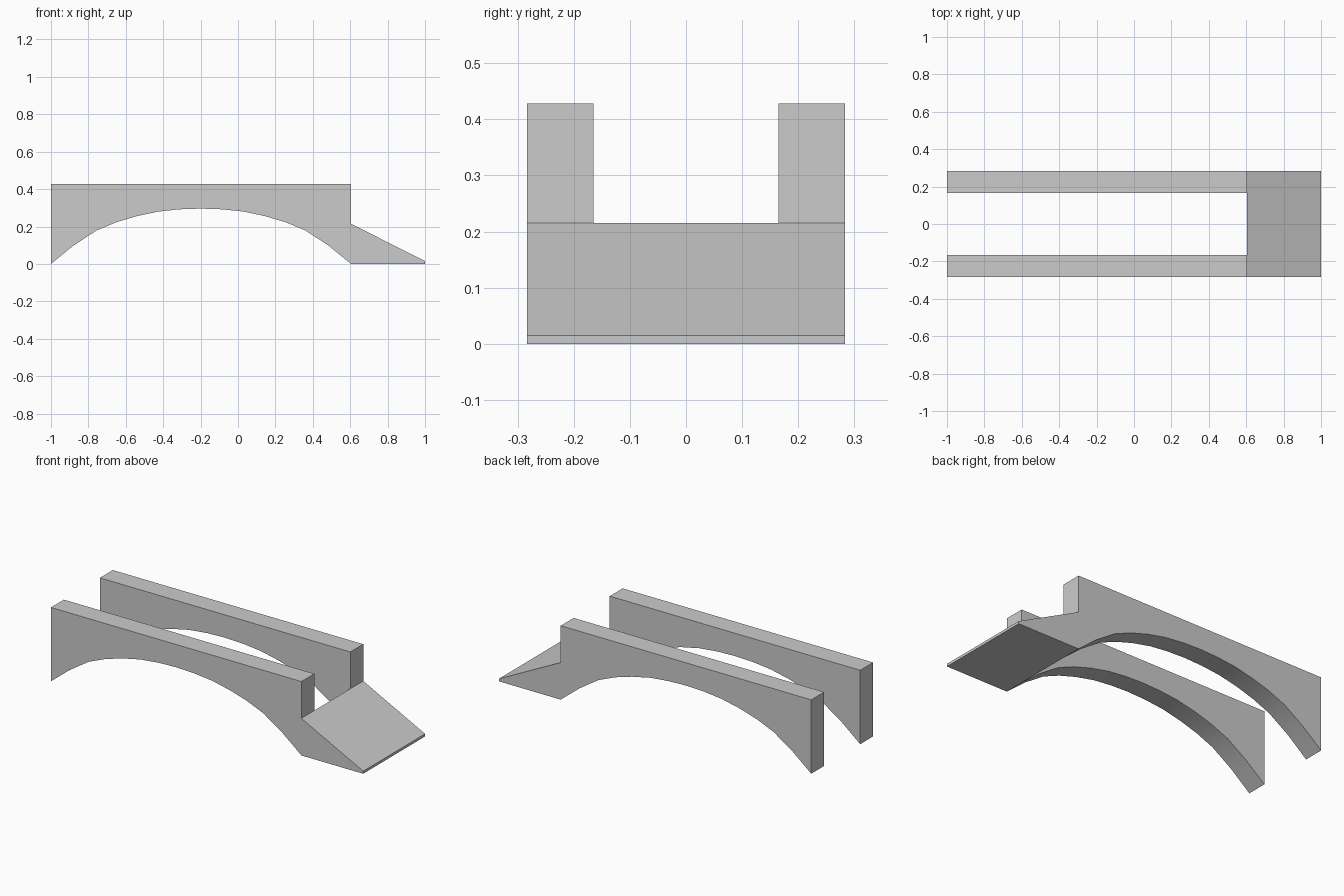
import bpy, bmesh, math

if "Cube" in bpy.data.objects:
    bpy.data.objects.remove(bpy.data.objects["Cube"])

X0, STEP_X, X1 = -1.0, 0.604, 1.0      # wall start, wall/ramp joint, ramp tip
TOP, STEP_Z, TIP = 0.428, 0.215, 0.015  # wall top, ramp top, ramp tip thickness
OUT, INN = 0.283, 0.165                 # outer and inner wall faces

# Half of the arch, mirrored about its middle
half = [(0.802, 0), (0.683, 0.097), (0.56, 0.178), (0.455, 0.222),
        (0.345, 0.255), (0.228, 0.28), (0.113, 0.292)]
mid = (X0 + STEP_X) / 2
arch = [(mid - d, z) for d, z in half] + [(mid, 0.296)] + \
       [(mid + d, z) for d, z in reversed(half)]

wall = arch + [(STEP_X, STEP_Z), (STEP_X, TOP), (X0, TOP)]
ramp = [(STEP_X, 0), (X1, 0), (X1, TIP), (STEP_X, STEP_Z)]


def prism(bm, profile, y0, y1, skip=(), caps=(True, True)):
    """Extrude an xz profile along y, leaving out hidden joint faces."""
    a = [bm.verts.new((x, y0, z)) for x, z in profile]
    b = [bm.verts.new((x, y1, z)) for x, z in profile]
    n = len(profile)
    for i in range(n):
        if i not in skip:
            j = (i + 1) % n
            bm.faces.new((a[i], b[i], b[j], a[j]))
    if caps[0]:
        bm.faces.new(a)
    if caps[1]:
        bm.faces.new(b[::-1])


bm = bmesh.new()
joint = {len(arch) - 1}

# Two arched side walls, open where they join the ramp
prism(bm, wall, -OUT, -INN, joint)
prism(bm, wall, INN, OUT, joint)

# Wedge ramp in three strips, open behind the walls
prism(bm, ramp, -OUT, -INN, {3}, (True, False))
prism(bm, ramp, -INN, INN, (), (False, False))
prism(bm, ramp, INN, OUT, {3}, (False, True))

# Weld into one solid and merge coplanar faces
bmesh.ops.remove_doubles(bm, verts=bm.verts[:], dist=1e-4)
bmesh.ops.recalc_face_normals(bm, faces=bm.faces[:])
bmesh.ops.dissolve_limit(bm, angle_limit=math.radians(0.5),
                         verts=bm.verts[:], edges=bm.edges[:])

mesh = bpy.data.meshes.new("arched_ramp_frame")
bm.to_mesh(mesh)
bm.free()
obj = bpy.data.objects.new("arched_ramp_frame", mesh)
bpy.context.collection.objects.link(obj)

# Smooth arch undersides, sharp corners
bpy.context.view_layer.objects.active = obj
obj.select_set(True)
bpy.ops.object.shade_smooth_by_angle(angle=math.radians(25))
